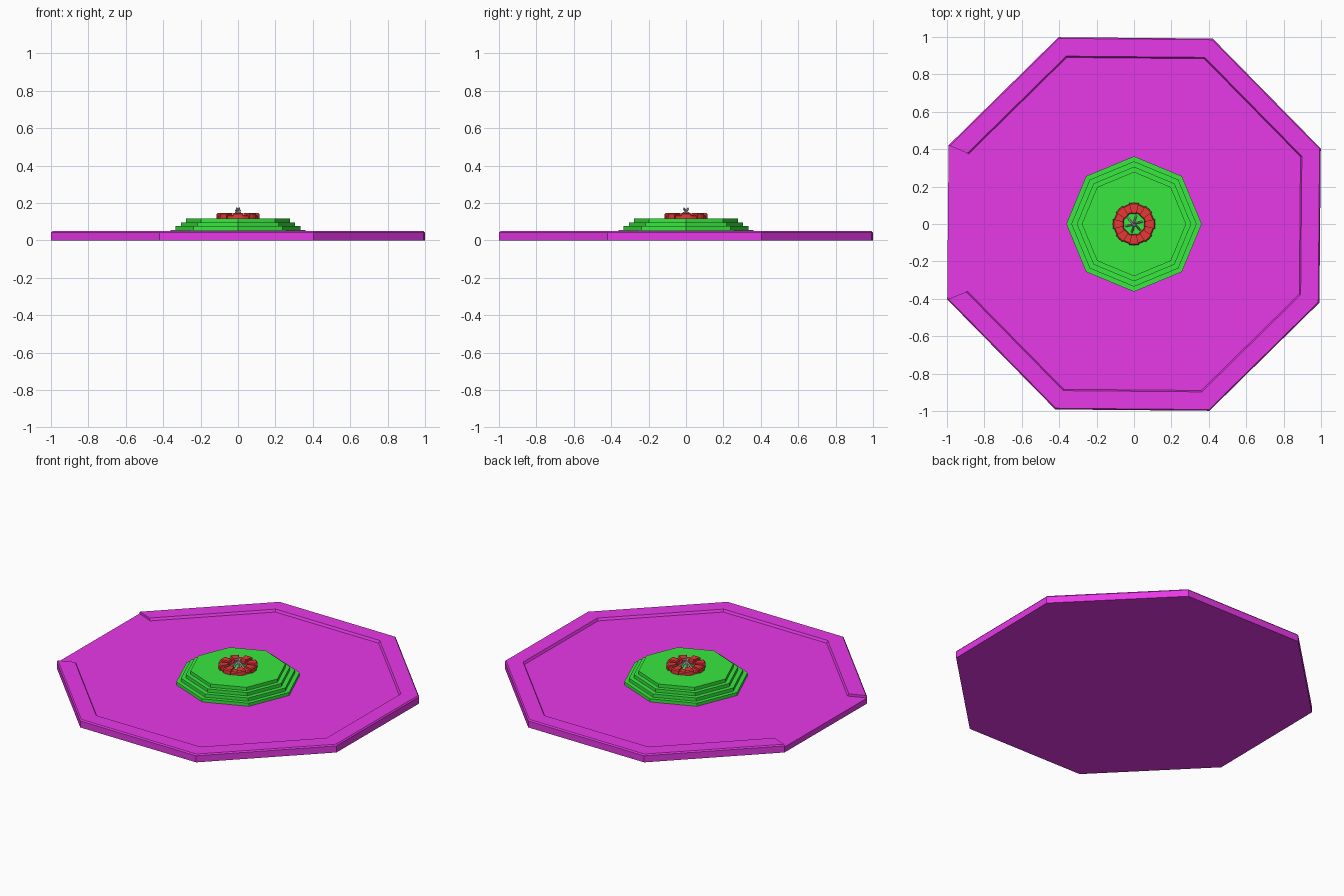
import bpy, bmesh, math
from mathutils import Vector

if "Cube" in bpy.data.objects:
    bpy.data.objects.remove(bpy.data.objects["Cube"])


def material(name, rgb):
    m = bpy.data.materials.new(name)
    m.diffuse_color = (*rgb, 1)
    m.use_nodes = True
    m.node_tree.nodes["Principled BSDF"].inputs["Base Color"].default_value = m.diffuse_color
    return m


MAGENTA = material("magenta", (0.8, 0.04, 0.8))
GREEN = material("green", (0.04, 0.8, 0.05))
RED = material("red", (0.8, 0.04, 0.04))


def add_object(name, bm, mat=None):
    bmesh.ops.recalc_face_normals(bm, faces=bm.faces)
    me = bpy.data.meshes.new(name)
    bm.to_mesh(me)
    bm.free()
    ob = bpy.data.objects.new(name, me)
    bpy.context.collection.objects.link(ob)
    if mat:
        me.materials.append(mat)
    return ob


def polar(r, deg, z):
    a = math.radians(deg)
    return Vector((r * math.cos(a), r * math.sin(a), z))


def sweep(bm, profile, angles):
    """Open sweep of a closed (radius, z) profile through the given angles."""
    rings = [[bm.verts.new(polar(r, a, z)) for r, z in profile] for a in angles]
    n = len(profile)
    for a, b in zip(rings, rings[1:]):
        for i in range(n):
            bm.faces.new((a[i], a[(i + 1) % n], b[(i + 1) % n], b[i]))
    bm.faces.new(rings[0])
    bm.faces.new(rings[-1][::-1])


def octagon(bm, r, z0, z1, start):
    lo = [bm.verts.new(polar(r, start + 45 * i, z0)) for i in range(8)]
    hi = [bm.verts.new(polar(r, start + 45 * i, z1)) for i in range(8)]
    bm.faces.new(lo[::-1])
    bm.faces.new(hi)
    for i in range(8):
        j = (i + 1) % 8
        bm.faces.new((lo[i], lo[j], hi[j], hi[i]))


# Base floor, very slightly turned
bm = bmesh.new()
octagon(bm, 1.077, 0, 0.035, 22)
add_object("base_floor", bm, MAGENTA)

# Raised rim on seven sides, open towards -x
bm = bmesh.new()
rim = [(1.077, 0.035), (1.077, 0.042), (1.070, 0.05), (0.968, 0.05), (0.960, 0.035)]
sweep(bm, rim, [-158 + 45 * i for i in range(8)])
add_object("base_rim", bm, MAGENTA)

# Stepped octagonal platform
tiers = [(0.362, 0.035, 0.055), (0.335, 0.055, 0.076),
         (0.306, 0.076, 0.097), (0.279, 0.097, 0.118)]
for k, (r, z0, z1) in enumerate(tiers):
    bm = bmesh.new()
    octagon(bm, r, z0, z1, 0)
    add_object(f"platform_step_{k + 1}", bm, GREEN)

# Ring of fire stones: tall blocks with lower ones between
for k in range(8):
    c = 45 * k
    for name, mid, half, top, r0, r1 in (("tall_stone", c, 13, 0.148, 0.055, 0.114),
                                         ("low_stone", c + 22.5, 9.5, 0.136, 0.058, 0.108)):
        bm = bmesh.new()
        prof = [(r1, 0.116), (r1, top - 0.006), (r1 - 0.006, top),
                (r0 + 0.004, top), (r0, top - 0.006), (r0, 0.116)]
        sweep(bm, prof, [mid - half, mid, mid + half])
        add_object(f"{name}_{k + 1}", bm, RED)

# Leaning sticks in the middle
for k in range(6):
    a = 60 * k + 15
    foot = polar(0.045, a, 0.118)
    tip = polar(0.014, a + 165, 0.162 + 0.006 * (k % 3))
    d = tip - foot
    bm = bmesh.new()
    bmesh.ops.create_cone(bm, cap_ends=True, segments=6, radius1=0.006,
                          radius2=0.005, depth=d.length)
    ob = add_object(f"stick_{k + 1}", bm)
    ob.location = (foot + tip) / 2
    ob.rotation_euler = d.to_track_quat('Z', 'Y').to_euler()
